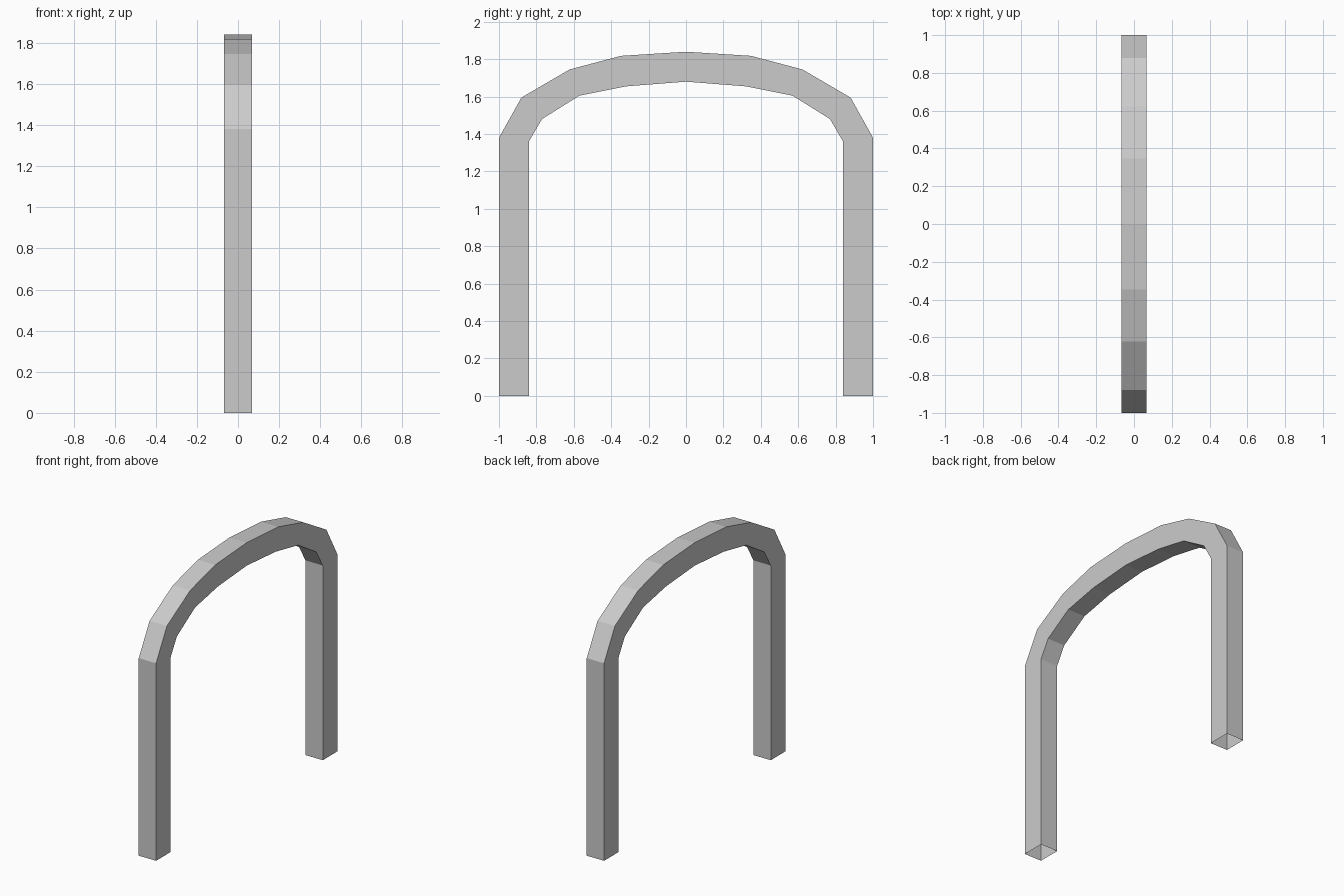
import bpy, bmesh

if "Cube" in bpy.data.objects:
    bpy.data.objects.remove(bpy.data.objects["Cube"])

HALF_DEPTH = 0.067

# Half of the arch: (outer, inner) points in (y, z), from foot to crown
half = [
    ((1.00, 0.00), (0.84, 0.00)),
    ((1.00, 1.38), (0.84, 1.36)),
    ((0.88, 1.595), (0.77, 1.48)),
    ((0.623, 1.745), (0.57, 1.605)),
    ((0.348, 1.818), (0.32, 1.655)),
    ((0.00, 1.84), (0.00, 1.68)),
]

# Mirror the half to get the full path of cross-sections
mirrored = [((-o[0], o[1]), (-i[0], i[1])) for o, i in reversed(half[:-1])]
sections = half + mirrored

# Square tube swept along the arch, open at both feet
bm = bmesh.new()
rings = []
for (oy, oz), (iy, iz) in sections:
    corners = [(-HALF_DEPTH, oy, oz), (HALF_DEPTH, oy, oz),
               (HALF_DEPTH, iy, iz), (-HALF_DEPTH, iy, iz)]
    rings.append([bm.verts.new(c) for c in corners])
for a, b in zip(rings, rings[1:]):
    for k in range(4):
        n = (k + 1) % 4
        bm.faces.new((a[k], a[n], b[n], b[k]))
bmesh.ops.recalc_face_normals(bm, faces=bm.faces)

mesh = bpy.data.meshes.new("arch_frame")
bm.to_mesh(mesh)
bm.free()
arch = bpy.data.objects.new("arch_frame", mesh)
bpy.context.collection.objects.link(arch)
